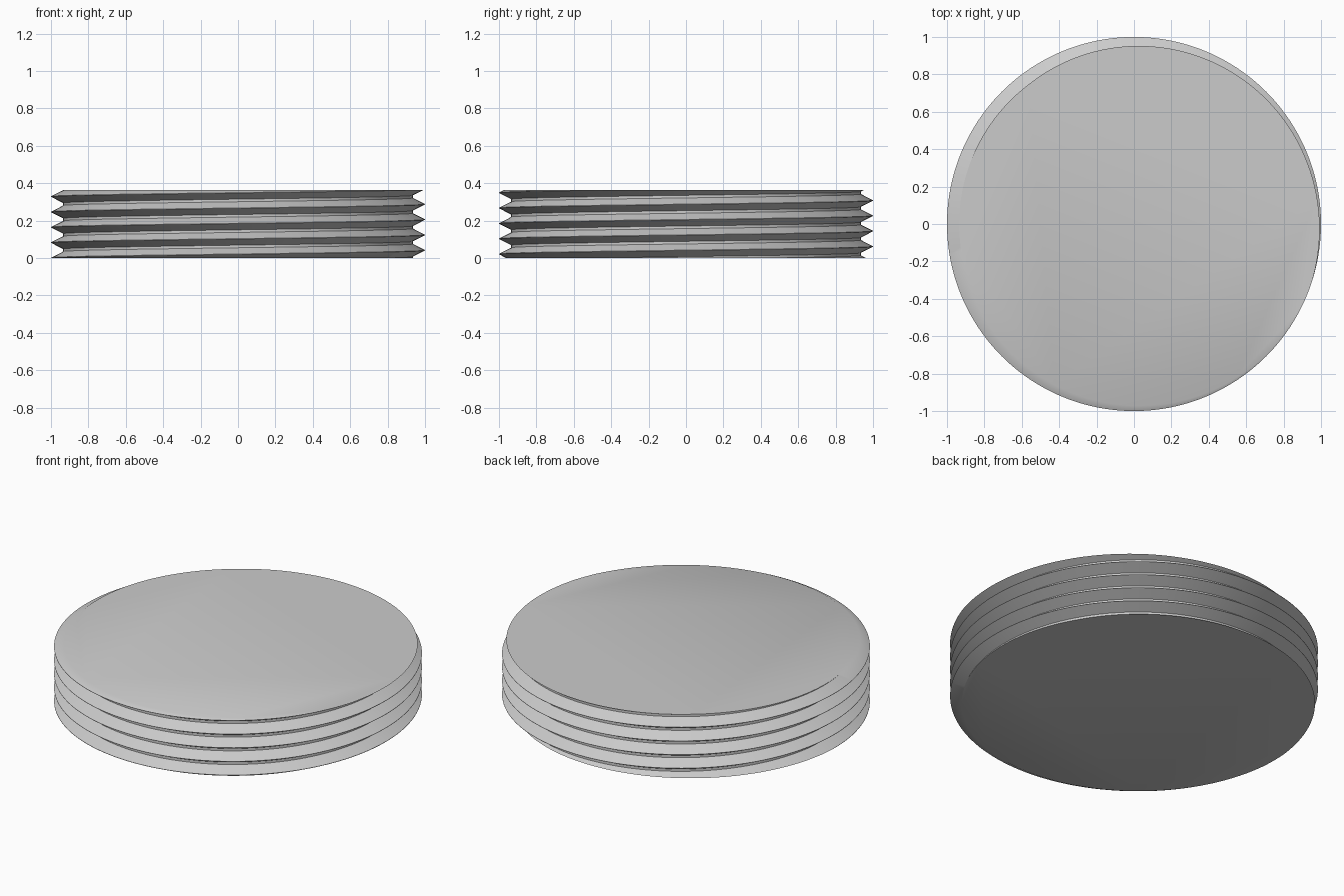
import bpy
import bmesh
import math

cube = bpy.data.objects.get("Cube")
if cube:
    bpy.data.objects.remove(cube, do_unlink=True)

HEIGHT = 0.364
PITCH = 0.082
CREST_Z = 0.041          # crest height on the +x side
CREST_R, ROOT_R = 1.0, 0.935
CREST_HALF, ROOT_HALF = 0.001, 0.007
SEGMENTS = 192
TURNS = 8

# Thread profile over one pitch: crest flat, flank, root flat, flank
profile = [
    (CREST_R, -CREST_HALF),
    (CREST_R, CREST_HALF),
    (ROOT_R, PITCH / 2 - ROOT_HALF),
    (ROOT_R, PITCH / 2 + ROOT_HALF),
]
rows = [(r, z + CREST_Z + (turn - 2) * PITCH) for turn in range(TURNS) for r, z in profile]

# Right-handed helical skin, longer than needed at both ends
bm = bmesh.new()
columns = []
for i in range(SEGMENTS):
    t = i / SEGMENTS
    c, s = math.cos(t * math.tau), math.sin(t * math.tau)
    columns.append([bm.verts.new((r * c, r * s, z + t * PITCH)) for r, z in rows])
for i in range(SEGMENTS):
    # The last column joins the first one pitch higher
    shift = len(profile) if i == SEGMENTS - 1 else 0
    a, b = columns[i], columns[(i + 1) % SEGMENTS]
    for j in range(len(rows) - 1 - shift):
        bm.faces.new((a[j], b[j + shift], b[j + shift + 1], a[j + 1]))

# Trim the thread flat at both ends and cap it
for z, direction in ((0, -1), (HEIGHT, 1)):
    cut = bmesh.ops.bisect_plane(
        bm, geom=bm.verts[:] + bm.edges[:] + bm.faces[:], dist=1e-6,
        plane_co=(0, 0, z), plane_no=(0, 0, direction), clear_outer=True)
    rim = [e for e in cut["geom_cut"] if isinstance(e, bmesh.types.BMEdge)]
    bmesh.ops.edgeloop_fill(bm, edges=rim)
bmesh.ops.recalc_face_normals(bm, faces=bm.faces[:])

mesh = bpy.data.meshes.new("threaded_disc")
bm.to_mesh(mesh)
bm.free()
disc = bpy.data.objects.new("threaded_disc", mesh)
bpy.context.collection.objects.link(disc)

# Plain grey material
grey = bpy.data.materials.new("plain_grey")
grey.use_nodes = True
colour = (0.6, 0.6, 0.6, 1)
grey.diffuse_color = colour
grey.node_tree.nodes["Principled BSDF"].inputs["Base Color"].default_value = colour
mesh.materials.append(grey)

bpy.ops.object.select_all(action="DESELECT")
disc.select_set(True)
bpy.context.view_layer.objects.active = disc
bpy.ops.object.shade_smooth_by_angle(angle=math.radians(30))
